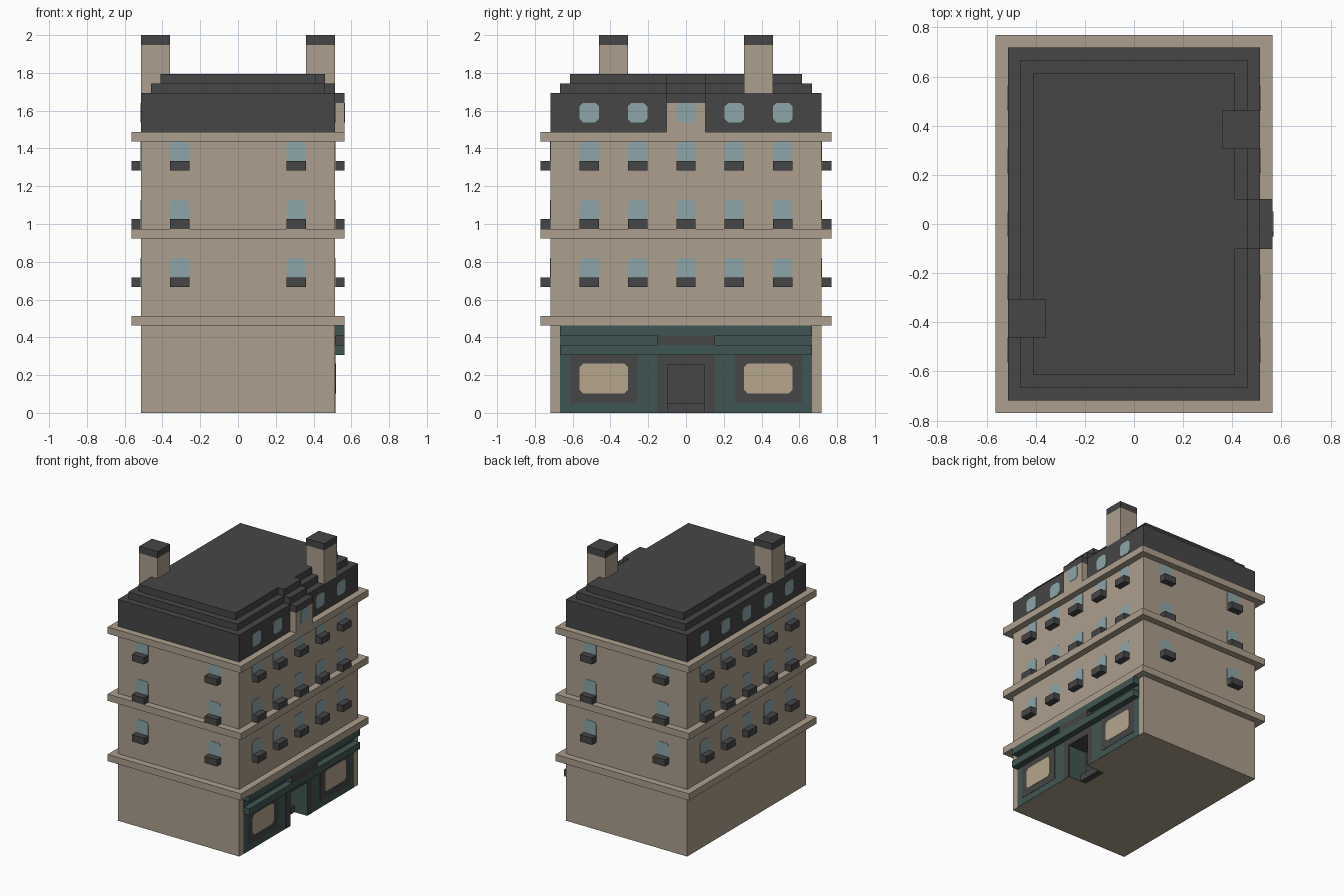
import bpy
from mathutils import Vector, Matrix

if "Cube" in bpy.data.objects:
    bpy.data.objects.remove(bpy.data.objects["Cube"], do_unlink=True)

U = 2 / 39  # modular block size; every dimension below is in blocks


def material(name, rgb):
    lin = [((c / 255 + 0.055) / 1.055) ** 2.4 for c in rgb] + [1]
    mat = bpy.data.materials.new(name)
    mat.use_nodes = True
    mat.diffuse_color = lin
    mat.node_tree.nodes["Principled BSDF"].inputs["Base Color"].default_value = lin
    return mat


STONE = material("stone", (172, 159, 140))
SLATE = material("slate", (70, 70, 70))
GLASS = material("window_glass", (141, 166, 170))
GREEN = material("shop_green", (64, 86, 82))
LIT = material("shop_glass", (182, 166, 140))


def prism(name, outline, base, height, mat, frame=Matrix.Identity(3)):
    """Extrude a flat outline, then turn it by the given frame."""
    n = len(outline)
    verts = [frame @ Vector((x, y, base + h)) * U
             for h in (0, height) for x, y in outline]
    faces = [range(n - 1, -1, -1), range(n, 2 * n)]
    faces += [(i, (i + 1) % n, n + (i + 1) % n, n + i) for i in range(n)]
    mesh = bpy.data.meshes.new(name)
    mesh.from_pydata(verts, [], [tuple(f) for f in faces])
    mesh.materials.append(mat)
    obj = bpy.data.objects.new(name, mesh)
    bpy.context.collection.objects.link(obj)
    return obj


def box(name, x, y, z, mat):
    outline = [(x[0], y[0]), (x[1], y[0]), (x[1], y[1]), (x[0], y[1])]
    return prism(name, outline, z[0], z[1] - z[0], mat)


def slab(name, half_x, half_y, z, mat):
    return box(name, (-half_x, half_x), (-half_y, half_y), z, mat)


def wall_frame(normal):
    """Axes of a wall: along it, up, and outwards."""
    out, up = Vector(normal), Vector((0, 0, 1))
    return Matrix((up.cross(out), up, out)).transposed()


RIGHT, LEFT = wall_frame((1, 0, 0)), wall_frame((-1, 0, 0))
FRONT, BACK = wall_frame((0, -1, 0)), wall_frame((0, 1, 0))


def plate(name, frame, dist, u, v, mat, thick=0.06, top=0.0, bottom=0.0):
    """Thin wall plate with optional chamfered corners."""
    (a, b), (c, d) = u, v
    pts = [(a + bottom, c), (b - bottom, c), (b, c + bottom), (b, d - top),
           (b - top, d), (a + top, d), (a, d - top), (a, c + bottom)]
    pts = [p for i, p in enumerate(pts) if p != pts[i - 1]]
    return prism(name, pts, dist, thick, mat, frame)


# Ground floor with a doorway notch, upper walls and ledges
prism("ground_floor", [(-10, -14), (10, -14), (10, -2), (7, -2),
                       (7, 2), (10, 2), (10, 14), (-10, 14)], 0, 5, STONE)
slab("upper_walls", 10, 14, (5, 29), STONE)
for z in (9, 18, 28):
    slab("ledge", 11, 15, (z, z + 1), STONE)

# Stepped roof
slab("mansard", 10, 14, (29, 33), SLATE)
slab("roof_step", 9, 13, (33, 34), SLATE)
slab("roof_top", 8, 12, (34, 35), SLATE)

# Dormer with its stepped cap
box("dormer", (9, 11), (-2, 2), (29, 32), STONE)
for i in range(3):
    box("dormer_roof", (7, 11 - i), (-2, 2), (32 + i, 33 + i), SLATE)

# Chimneys at opposite corners
for s in (1, -1):
    x, y = sorted((7 * s, 10 * s)), sorted((6 * s, 9 * s))
    box("chimney", x, y, (33, 38), STONE)
    box("chimney_cap", x, y, (38, 39), SLATE)

# Windows with planter boxes on every wall
for frame, dist, columns in ((RIGHT, 10, range(-10, 11, 5)), (LEFT, 10, range(-10, 11, 5)),
                             (FRONT, 14, (-6, 6)), (BACK, 14, (-6, 6))):
    for u in columns:
        span = (u - 1, u + 1)
        for z in (13, 19, 25):
            plate("window", frame, dist, span, (z, z + 3), GLASS, top=0.3)
            plate("planter_box", frame, dist, span, (z, z + 1), SLATE, thick=1)
        if dist == 10:
            depth = 11 if frame is RIGHT and u == 0 else 10
            plate("attic_window", frame, depth, span, (30, 32), GLASS, top=0.35, bottom=0.35)

# Shopfront panels and display windows
for s in (-1, 1):
    def side(a, b):
        return sorted((a * s, b * s))
    plate("shop_panel", RIGHT, 10, side(3, 13), (0, 6), GREEN, 0.04)
    plate("display_frame", RIGHT, 10, side(5, 12), (1, 6), SLATE, 0.08)
    plate("display_glass", RIGHT, 10, side(6, 11), (2, 5.1), LIT, 0.12, top=0.4, bottom=0.4)
    plate("door_jamb", RIGHT, 10, side(2, 3), (0, 6), SLATE, 0.08)
    box("doorway_side", (7, 10), side(1.92, 2), (0, 5), GREEN)

# Doorway, fascia and blank sign board
plate("door_lintel", RIGHT, 10, (-2, 2), (5, 6), SLATE, 0.08)
plate("door", RIGHT, 7, (-1.92, 1.92), (1, 5), SLATE)
box("door_step", (7, 8), (-1.92, 1.92), (0, 1), SLATE)
box("doorway_ceiling", (7, 10), (-1.92, 1.92), (4.92, 5), SLATE)
for z in (6, 8):
    box("fascia_band", (10, 11), (-13, 13), (z, z + 1), GREEN)
plate("fascia_panel", RIGHT, 10, (-13, 13), (7, 8), GREEN)
box("sign_board", (10, 11), (-3, 3), (7, 8), SLATE)
